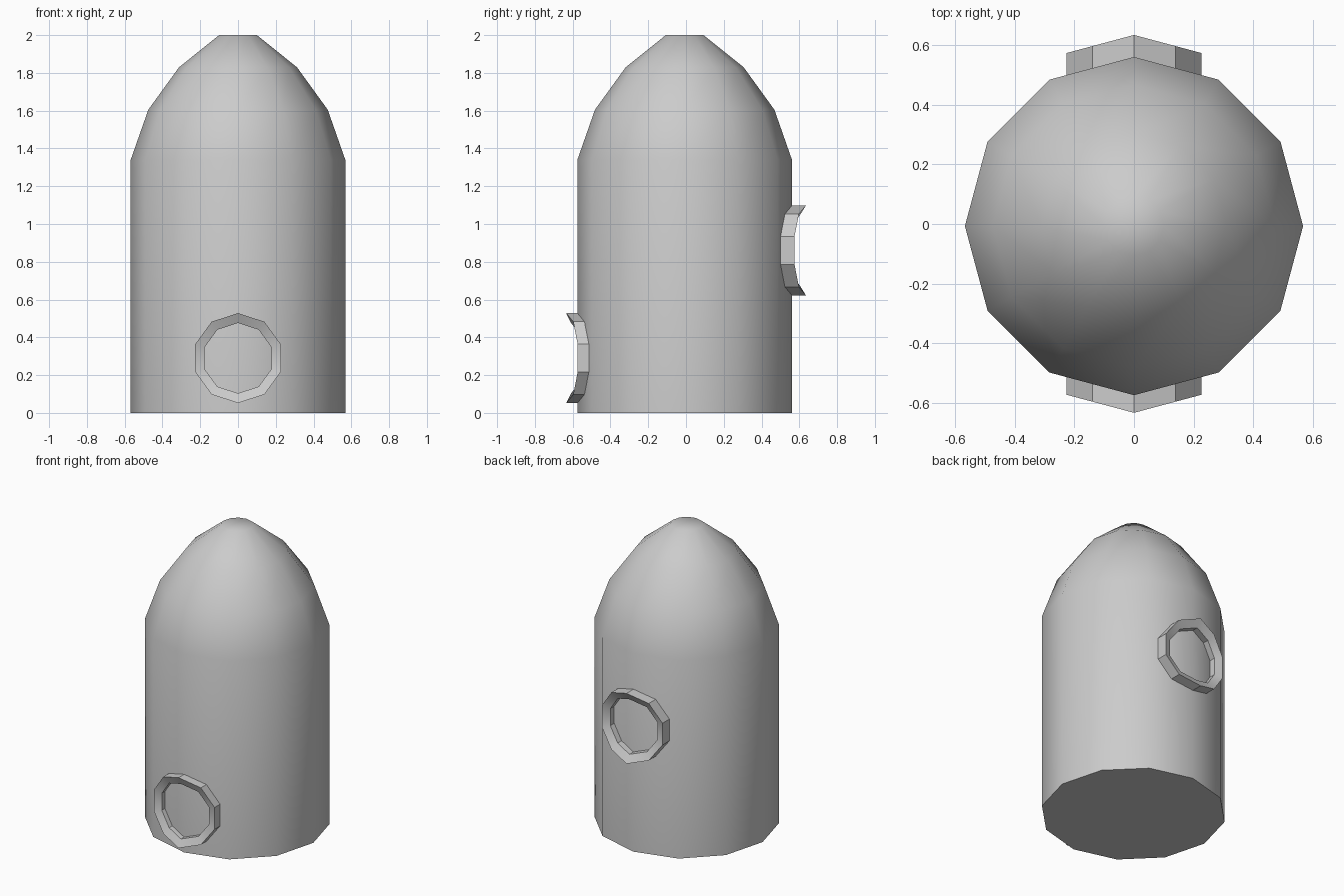
import bpy, bmesh
from math import sin, cos, pi, tan, radians

if "Cube" in bpy.data.objects:
    bpy.data.objects.remove(bpy.data.objects["Cube"])

BODY_Y = -0.007
BODY_R = 0.568
SLOPE = tan(radians(15))   # the rings fold over the body's front and back edges


def make_object(name, bm, angle):
    bmesh.ops.recalc_face_normals(bm, faces=bm.faces)
    mesh = bpy.data.meshes.new(name)
    bm.to_mesh(mesh)
    bm.free()
    ob = bpy.data.objects.new(name, mesh)
    bpy.context.collection.objects.link(ob)
    bpy.ops.object.select_all(action='DESELECT')
    ob.select_set(True)
    bpy.context.view_layer.objects.active = ob
    bpy.ops.object.shade_smooth_by_angle(angle=radians(angle))
    return ob


def bridge(bm, a, b):
    n = len(a)
    for i in range(n):
        j = (i + 1) % n
        bm.faces.new((a[i], a[j], b[j], b[i]))


# Twelve-sided body with a domed top
def build_body():
    profile = [(BODY_R, 0), (BODY_R, 1.34), (0.475, 1.605), (0.312, 1.83), (0.1, 2.0)]
    bm = bmesh.new()
    rings = [[bm.verts.new((r * cos(i * pi / 6), BODY_Y + r * sin(i * pi / 6), z))
              for i in range(12)] for r, z in profile]
    for a, b in zip(rings, rings[1:]):
        bridge(bm, a, b)
    bm.faces.new(rings[0])
    bm.faces.new(rings[-1])
    make_object("body", bm, 60)


# Ten-sided raised rim that follows the folded body surface
def build_rim(name, side, z, surface):
    # (radius, height of the fold line above the body surface)
    section = [(0.238, 0.0), (0.238, 0.074), (0.186, 0.042), (0.186, -0.002)]
    bm = bmesh.new()
    loops = []
    for r, lift in section:
        loop = []
        for i in range(10):
            a = pi / 2 + i * pi / 5
            x = r * cos(a)
            y = surface + lift * (1 if side > 0 else 0.8) - SLOPE * abs(x)
            loop.append(bm.verts.new((x, side * y, z + r * sin(a))))
        loops.append(loop)
    for k in range(4):
        bridge(bm, loops[k], loops[(k + 1) % 4])
    make_object(name, bm, 25)


build_body()
build_rim("front_rim", -1, 0.29, BODY_R - BODY_Y)
build_rim("back_rim", 1, 0.86, BODY_R + BODY_Y)
